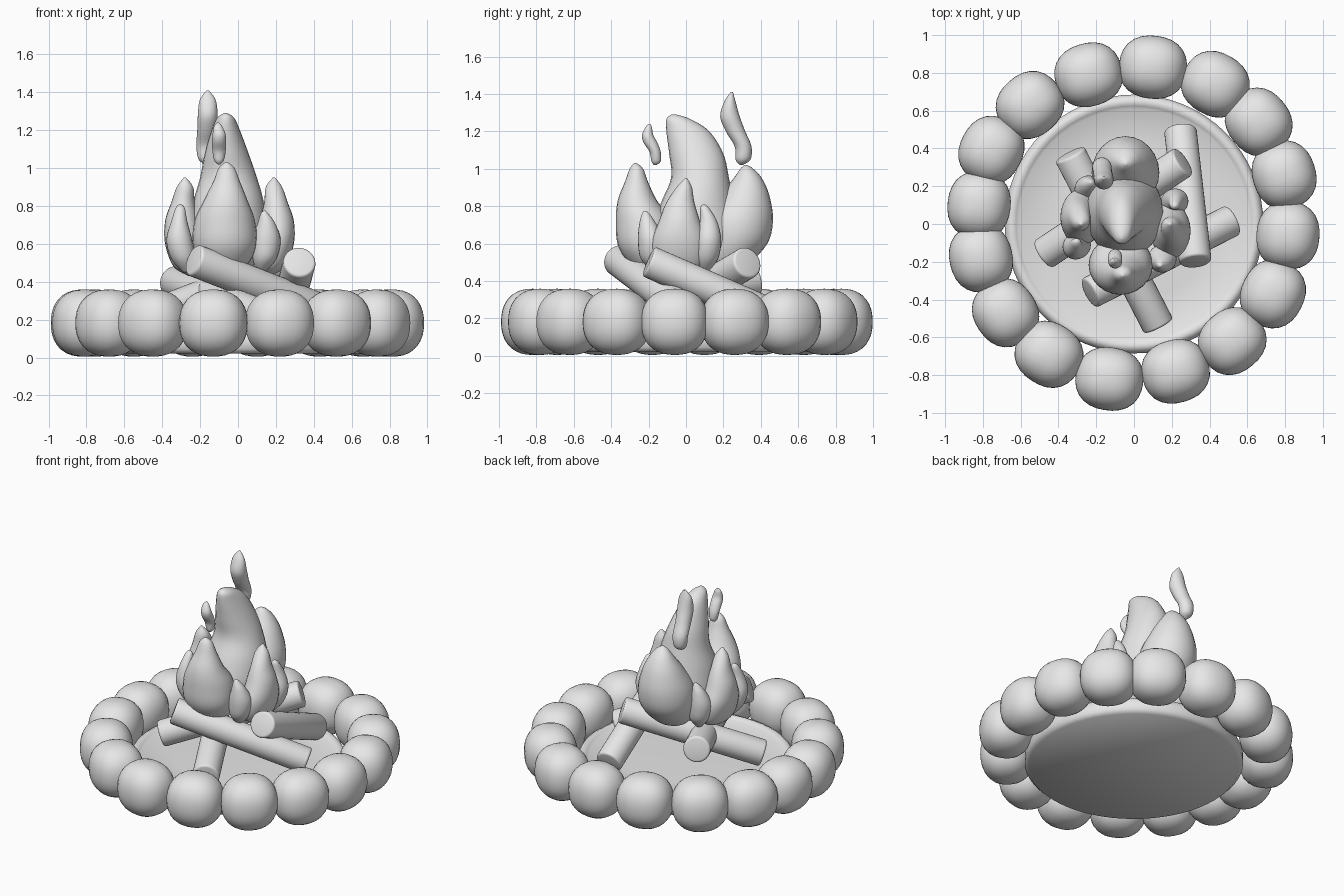
import bpy, bmesh, math
from mathutils import Vector

grey = bpy.data.materials.new("plain_grey")
grey.diffuse_color = (0.8, 0.8, 0.8, 1)


def finish(name, bm, angle=60):
    """Turn a bmesh into a smooth shaded object."""
    bmesh.ops.recalc_face_normals(bm, faces=bm.faces)
    me = bpy.data.meshes.new(name)
    bm.to_mesh(me)
    bm.free()
    me.materials.append(grey)
    ob = bpy.data.objects.new(name, me)
    bpy.context.collection.objects.link(ob)
    bpy.ops.object.select_all(action='DESELECT')
    ob.select_set(True)
    bpy.context.view_layer.objects.active = ob
    bpy.ops.object.shade_smooth_by_angle(angle=math.radians(angle))
    return ob


def loft(name, sections, sides=24, steps=5, angle=60):
    """Skin elliptical sections (x, y, z, rx, ry), smoothly interpolated."""
    pts = [Vector(s) for s in sections]
    pts = [pts[0]] + pts + [pts[-1]]
    rows = []
    for a, b, c, d in zip(pts, pts[1:], pts[2:], pts[3:]):
        for i in range(steps):
            t = i / steps
            rows.append(0.5 * (2 * b + (c - a) * t + (2 * a - 5 * b + 4 * c - d) * t * t
                               + (3 * b - a - 3 * c + d) * t ** 3))
    rows.append(pts[-1])
    bm = bmesh.new()
    rings = []
    for x, y, z, rx, ry in rows:
        rx, ry = max(rx, 0.004), max(ry, 0.004)
        rings.append([bm.verts.new((x + rx * math.cos(k * math.tau / sides),
                                    y + ry * math.sin(k * math.tau / sides), z))
                      for k in range(sides)])
    for r, s in zip(rings, rings[1:]):
        for k in range(sides):
            n = (k + 1) % sides
            bm.faces.new((r[k], r[n], s[n], s[k]))
    bm.faces.new(rings[0][::-1])
    bm.faces.new(rings[-1])
    return finish(name, bm, angle)


# ring of rounded stones, slightly boxy ellipsoids turned to follow the circle
stones = [(.10, .83), (-.24, .79), (-.55, .63), (-.755, .39), (-.82, .10), (-.81, -.18),
          (-.68, -.47), (-.45, -.69), (-.13, -.82), (.22, -.78), (.52, -.62), (.735, -.37),
          (.815, -.06), (.795, .26), (.66, .54), (.43, .74)]
for i, (sx, sy) in enumerate(stones):
    bm = bmesh.new()
    bmesh.ops.create_uvsphere(bm, u_segments=28, v_segments=18, radius=1)
    for v in bm.verts:
        v.co /= sum(abs(c) ** 2.3 for c in v.co) ** (1 / 2.3)
        v.co = Vector((v.co.x * .167, v.co.y * .18, v.co.z * .177))
    ob = finish("stone_%02d" % (i + 1), bm)
    ob.location = (sx, sy, .182)
    ob.rotation_euler.z = math.atan2(sy, sx)

# ground bed with a soft raised rim
profile = [(0, .02), (.66, .02), (.685, .045), (.685, .10), (.67, .13), (.645, .14),
           (.625, .13), (.61, .12), (.4, .125), (0, .13)]
bm = bmesh.new()
verts = [bm.verts.new((r, 0, z)) for r, z in profile]
edges = [bm.edges.new(p) for p in zip(verts, verts[1:])]
bmesh.ops.spin(bm, geom=verts + edges, cent=(0, 0, 0), axis=(0, 0, 1),
               angle=math.tau, steps=64)
bmesh.ops.remove_doubles(bm, verts=bm.verts, dist=1e-4)
finish("ash_bed", bm, 50)


# logs leaning on each other, each from its high end to its low end
def log(name, high, low, radius=.086):
    a, b = Vector(high), Vector(low)
    bm = bmesh.new()
    bmesh.ops.create_cone(bm, cap_ends=True, segments=32, radius1=radius,
                          radius2=radius, depth=(b - a).length)
    rims = [e for e in bm.edges if abs(e.verts[0].co.z - e.verts[1].co.z) < 1e-5]
    bmesh.ops.bevel(bm, geom=rims, offset=.015, segments=3, profile=.5, affect='EDGES')
    ob = finish(name, bm, 40)
    ob.location = (a + b) / 2
    ob.rotation_euler = (b - a).to_track_quat('Z', 'Y').to_euler()


log("log_front", (-.235, -.365, .515), (.52, .02, .22))
log("log_right", (.325, -.20, .505), (.245, .50, .20))
log("log_back", (.26, .33, .50), (-.48, -.16, .21))
log("log_left", (-.34, .37, .40), (.13, -.54, .22))

# large central flames
loft("flame_main", [
    (-.05, .05, .42, .02, .02), (-.05, .05, .47, .12, .15), (-.05, .06, .62, .20, .24),
    (-.05, .06, .80, .19, .20), (-.05, .075, .95, .15, .155), (-.06, .055, 1.08, .115, .145),
    (-.065, .01, 1.20, .075, .115), (-.065, -.04, 1.265, .045, .065), (-.065, -.065, 1.29, .01, .015)])
loft("flame_front", [
    (-.07, -.15, .42, .03, .03), (-.07, -.17, .46, .10, .10), (-.07, -.21, .58, .165, .15),
    (-.07, -.225, .72, .16, .15), (-.065, -.26, .83, .115, .105), (-.06, -.265, .93, .07, .062),
    (-.06, -.265, 1.0, .042, .036), (-.06, -.27, 1.03, .008, .008)])
loft("flame_back", [
    (-.045, .18, .43, .03, .03), (-.045, .21, .48, .11, .11), (-.045, .26, .60, .17, .175),
    (-.045, .28, .73, .175, .185), (-.045, .315, .86, .13, .13), (-.045, .33, .95, .08, .075),
    (-.045, .325, 1.0, .04, .035), (-.045, .32, 1.02, .008, .008)])

# small side flames, repeated half a turn round on the left
side = {
    "tall": [(.15, -.03, .43, .02, .03), (.17, -.03, .48, .08, .13), (.195, -.035, .60, .10, .15),
             (.205, -.035, .72, .09, .11), (.20, -.03, .82, .062, .075), (.19, -.01, .90, .043, .042),
             (.19, 0, .95, .006, .006)],
    "back": [(.18, .10, .45, .02, .02), (.20, .11, .52, .062, .062), (.22, .12, .62, .068, .068),
             (.22, .12, .72, .042, .046), (.215, .10, .79, .024, .024), (.215, .095, .81, .005, .005)],
    "front": [(.12, -.16, .45, .02, .02), (.14, -.18, .52, .062, .062), (.15, -.185, .62, .075, .072),
              (.15, -.205, .71, .046, .044), (.14, -.215, .76, .02, .02), (.14, -.22, .775, .005, .005)],
}
for part, secs in side.items():
    loft("flame_right_" + part, secs)
    loft("flame_left_" + part, [(-.09 - x, -y, z, rx, ry) for x, y, z, rx, ry in secs])

# loose curling wisps
loft("wisp_tall", [
    (-.17, .295, 1.02, .008, .008), (-.17, .305, 1.05, .04, .04), (-.17, .305, 1.12, .05, .045),
    (-.165, .265, 1.20, .05, .052), (-.16, .235, 1.28, .052, .052), (-.16, .235, 1.36, .042, .03),
    (-.16, .245, 1.41, .006, .006)])
loft("wisp_small", [
    (-.10, -.165, 1.02, .006, .006), (-.10, -.16, 1.04, .025, .025), (-.10, -.165, 1.09, .035, .03),
    (-.10, -.19, 1.14, .037, .037), (-.10, -.205, 1.18, .034, .03), (-.105, -.20, 1.22, .022, .018),
    (-.105, -.195, 1.24, .005, .005)])
